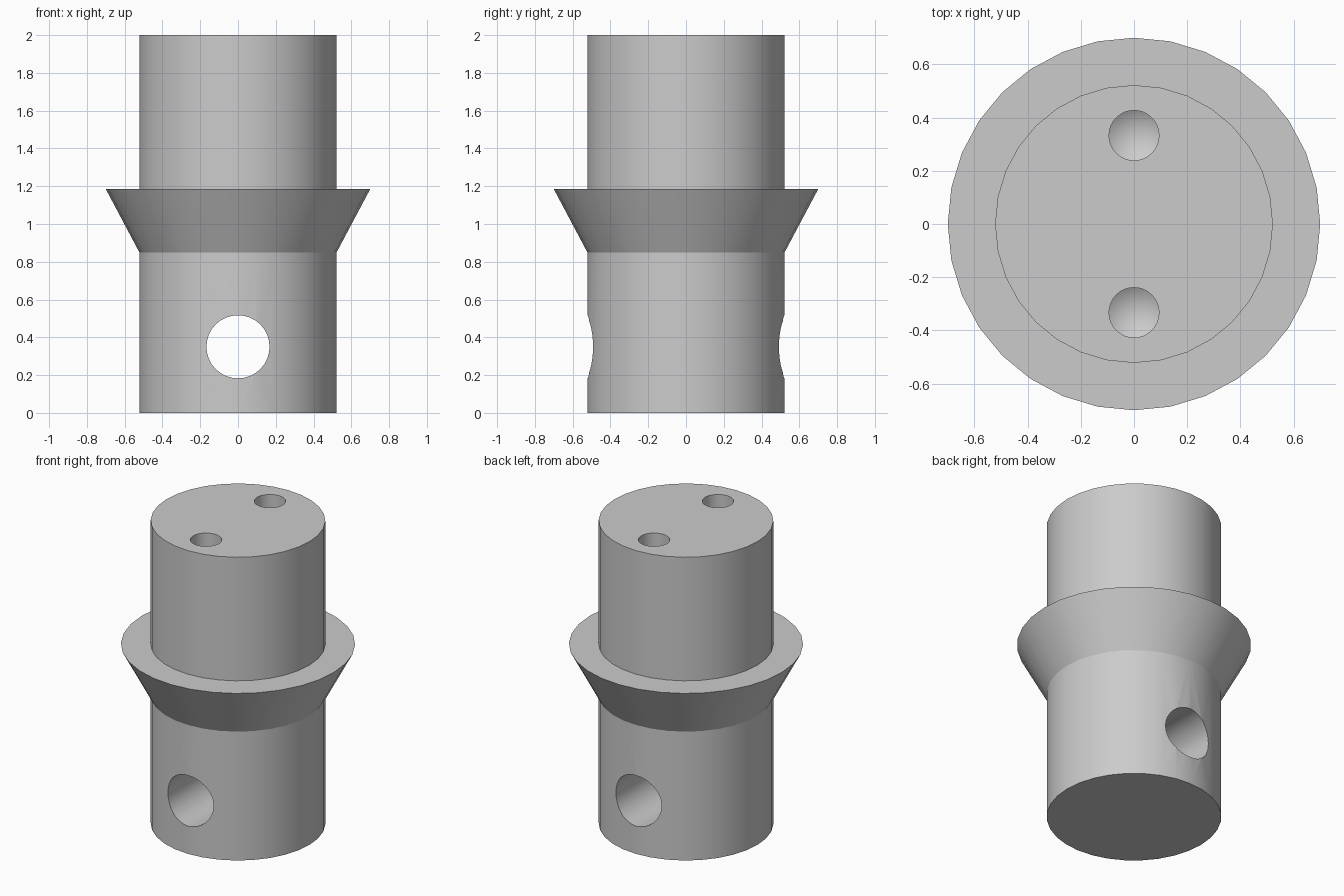
import bpy
import math

cube = bpy.data.objects.get("Cube")
if cube:
    bpy.data.objects.remove(cube, do_unlink=True)

GREY = (0.6, 0.6, 0.6, 1)
steel = bpy.data.materials.new("plain_grey")
steel.use_nodes = True
steel.diffuse_color = GREY
steel.node_tree.nodes["Principled BSDF"].inputs["Base Color"].default_value = GREY


def lathe(name, profile, sides=32):
    """Solid of revolution about z from (radius, height) points, bottom to top."""
    verts, rings, faces = [], [], []
    for r, z in profile:
        count = 1 if r == 0 else sides
        rings.append([len(verts) + i for i in range(count)])
        verts += [(r * math.cos(math.tau * i / sides),
                   r * math.sin(math.tau * i / sides), z) for i in range(count)]
    for a, b in zip(rings, rings[1:]):
        for i in range(sides):
            j = (i + 1) % sides
            if len(a) == 1:
                faces.append((a[0], b[j], b[i]))
            else:
                faces.append((a[i], a[j], b[j], b[i]))
    if len(rings[0]) > 1:
        faces.append(rings[0][::-1])
    faces.append(rings[-1])
    mesh = bpy.data.meshes.new(name)
    mesh.from_pydata(verts, [], faces)
    mesh.materials.append(steel)
    obj = bpy.data.objects.new(name, mesh)
    bpy.context.collection.objects.link(obj)
    return obj


# Pin body with its flared collar
body = lathe("pin_body", [(0.522, 0), (0.522, 0.85), (0.7, 1.185),
                          (0.522, 1.185), (0.522, 2)])

# Cross hole through the lower shaft
cross = lathe("cross_hole_cutter", [(0.167, -1), (0.167, 1)])
cross.location.z = 0.35
cross.rotation_euler.x = math.pi / 2
cutters = [cross]

# Two drilled sockets with pointed bottoms in the top face
for side in (-1, 1):
    drill = lathe("socket_cutter", [(0, 1.6), (0.094, 1.66), (0.094, 2.1)])
    drill.location.y = side * 0.333
    cutters.append(drill)

for cutter in cutters:
    mod = body.modifiers.new(cutter.name, "BOOLEAN")
    mod.operation = "DIFFERENCE"
    mod.solver = "EXACT"
    mod.object = cutter

# Bake the cuts, then drop the cutters
bpy.context.view_layer.objects.active = body
body.select_set(True)
for mod in list(body.modifiers):
    bpy.ops.object.modifier_apply(modifier=mod.name)
for cutter in cutters:
    bpy.data.objects.remove(cutter, do_unlink=True)

bpy.ops.object.shade_smooth_by_angle(angle=math.radians(25))
